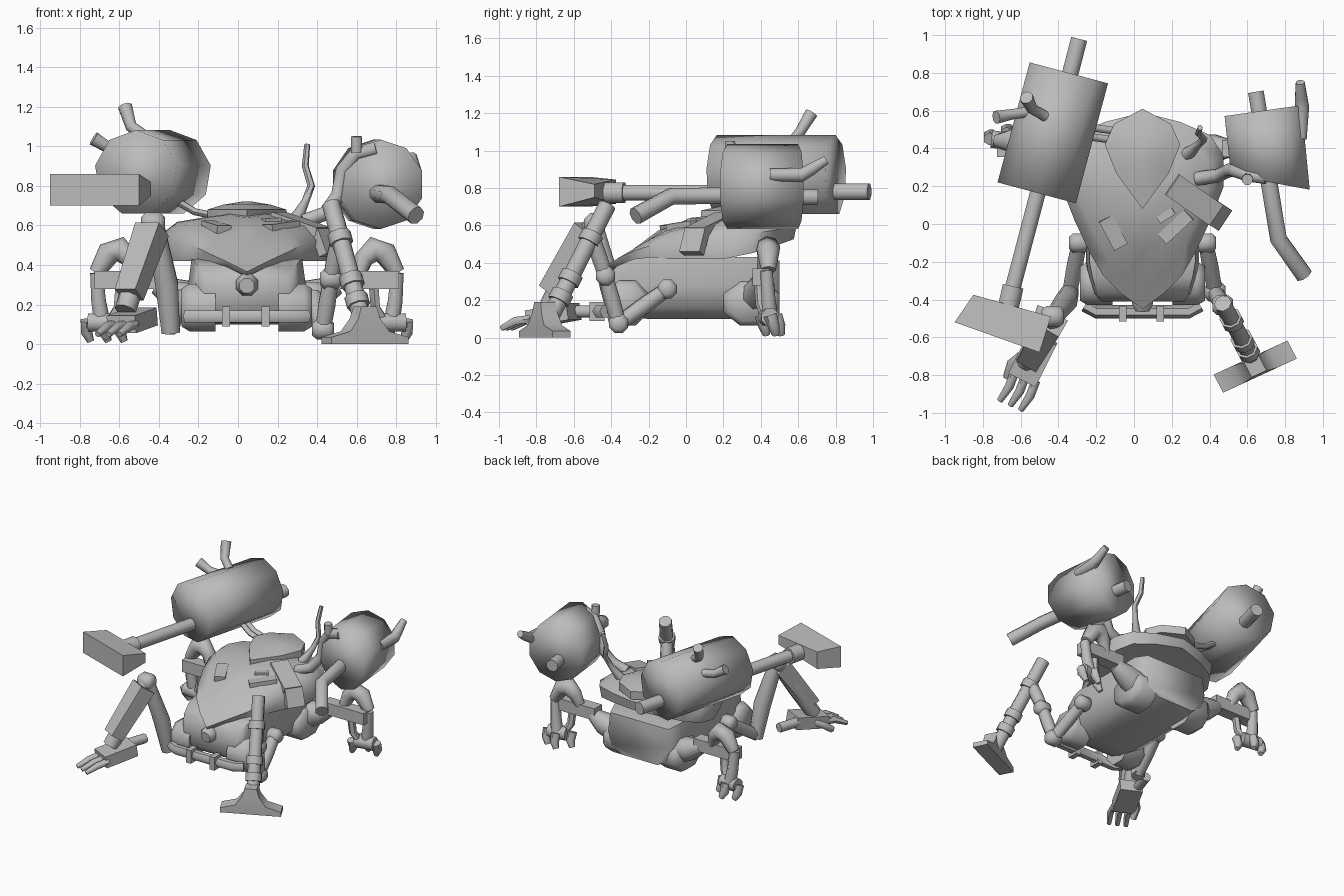
import bpy, bmesh, math
from mathutils import Vector as V

CX = 0.045  # body centre line
grey = bpy.data.materials.new("plain_grey")
grey.diffuse_color = (0.5, 0.5, 0.5, 1)


def finish(name, bm, angle=40):
    bmesh.ops.recalc_face_normals(bm, faces=bm.faces[:])
    me = bpy.data.meshes.new(name)
    bm.to_mesh(me)
    bm.free()
    me.materials.append(grey)
    ob = bpy.data.objects.new(name, me)
    bpy.context.scene.collection.objects.link(ob)
    bpy.context.view_layer.objects.active = ob
    ob.select_set(True)
    bpy.ops.object.shade_smooth_by_angle(angle=math.radians(angle))
    ob.select_set(False)
    return ob


def loft(name, rings, angle=40):
    """Skin a list of equal-length point rings and cap both ends."""
    bm = bmesh.new()
    vs = [[bm.verts.new(p) for p in r] for r in rings]
    n = len(vs[0])
    for a, b in zip(vs, vs[1:]):
        for i in range(n):
            bm.faces.new((a[i], a[(i + 1) % n], b[(i + 1) % n], b[i]))
    bm.faces.new(vs[0])
    bm.faces.new(vs[-1])
    return finish(name, bm, angle)


def ring(c, u, v, n, phase=0.5):
    return [V(c) + V(u) * math.cos(t) + V(v) * math.sin(t)
            for t in (2 * math.pi * (i + phase) / n for i in range(n))]


def tube(name, pts, r, n=8, angle=60):
    pts = [V(p) for p in pts]
    rs = r if isinstance(r, (list, tuple)) else [r] * len(pts)
    rings, u = [], None
    for i, p in enumerate(pts):
        t = (pts[min(i + 1, len(pts) - 1)] - pts[max(i - 1, 0)]).normalized()
        if u is None:
            u = V((0, 0, 1)) if abs(t.z) < 0.9 else V((1, 0, 0))
        u = (u - t * u.dot(t)).normalized()
        rings.append(ring(p, u * rs[i], t.cross(u) * rs[i], n))
    return loft(name, rings, angle)


def bar(name, a, b, w, h, taper=1):
    """Rectangular bar from a to b, w wide sideways and h deep."""
    a, b = V(a), V(b)
    t = (b - a).normalized()
    s = t.cross(V((0, 0, 1))).normalized()
    d = s.cross(t)
    rect = [s * w / 2 * i + d * h / 2 * j for i, j in ((-1, -1), (1, -1), (1, 1), (-1, 1))]
    return loft(name, [[a + q for q in rect], [b + q * taper for q in rect]], 30)


def interp(table, y):
    for (y0, z0), (y1, z1) in zip(table, table[1:]):
        if y <= y1:
            return z0 + (z1 - z0) * max(0, (y - y0) / (y1 - y0))
    return table[-1][1]


def mirror_outline(half):
    return half + [(-x, y) for x, y in reversed(half[1:-1])]


# lower hull: chamfered section swept front to back
sec = [(0.17, 0.10), (0.27, 0.16), (0.3, 0.28), (0.28, 0.43)]
sec = [(-x, z) for x, z in reversed(sec)] + sec
loft("hull", [[V((CX + x * k, y, 0.24 + (z - 0.24) * kz)) for x, z in sec]
              for y, k, kz in ((-0.41, 0.72, 0.5), (-0.37, 0.86, 0.75), (-0.28, 0.95, 0.95),
                               (-0.2, 1, 1), (0.4, 1, 1), (0.5, 0.88, 0.9))], 75)

# wheel pods, front and rear
for s in (-1, 1):
    for nm, y0, y1 in (("front_pod", -0.43, -0.2), ("rear_pod", 0.2, 0.5)):
        yc, hy = (y0 + y1) / 2, (y1 - y0) / 2
        rs = []
        for x, k in ((0.16, 1), (0.29, 1), (0.33, 0.8)):
            rs.append(ring((CX + s * x, yc, 0.185), (0, hy * k * 1.08, 0), (0, 0, 0.13 * k), 8))
        loft(nm, rs, 60)

# bumper with clips and nose lamp
tube("bumper", [(-0.26, -0.43, 0.14), (-0.2, -0.465, 0.14), (0.29, -0.465, 0.14),
                (0.35, -0.43, 0.14)], 0.036, 6)
for x in (-0.06, 0.14):
    bar("bumper_clip", (x - 0.02, -0.475, 0.14), (x + 0.02, -0.475, 0.14), 0.08, 0.1)
tube("nose_lamp", [(CX, -0.30, 0.32), (CX, -0.42, 0.3), (CX, -0.46, 0.295)],
     [0.05, 0.06, 0.04], 8)

# upper shell: domed plate with pointed front
half = [(0, -0.45), (0.11, -0.37), (0.21, -0.27), (0.28, -0.15), (0.36, 0.02),
        (0.43, 0.2), (0.43, 0.36), (0.36, 0.47), (0.2, 0.54), (0, 0.59)]
low = [(-0.45, 0.34), (-0.33, 0.42), (0.2, 0.42), (0.4, 0.46), (0.6, 0.53)]
top = [(-0.45, 0.39), (-0.38, 0.44), (-0.17, 0.575), (0.02, 0.63), (0.2, 0.65), (0.6, 0.66)]
outline = mirror_outline(half)
rings = []
for k, mode in ((0.9, 0), (0.97, 1), (1, 2), (0.82, 3), (0.5, 4), (0.2, 5)):
    r = []
    for x, y in outline:
        px, py = x * k, 0.15 + (y - 0.15) * k
        lo, hi = interp(low, y), interp(top, py)
        z = (lo, lo, lo + 0.52 * (hi - lo), hi - 0.035, hi - 0.01, hi + 0.01)[mode]
        r.append(V((CX + px, py, z)))
    rings.append(r)
loft("upper_shell", rings, 60)

# diamond cap on the shell
cap = mirror_outline([(0, 0.08), (0.14, 0.27), (0.2, 0.42), (0.15, 0.53), (0, 0.61)])
loft("shell_cap", [[V((CX + x * k, 0.38 + (y - 0.38) * k, z)) for x, y in cap]
                   for k, z in ((1, 0.62), (1, 0.68), (0.6, 0.705), (0.15, 0.72))], 45)

# raised plates and side strap on the shell
bar("left_vent", (-0.15, 0.03, 0.605), (-0.07, -0.12, 0.58), 0.08, 0.04)
bar("right_vent", (0.15, -0.08, 0.585), (0.29, 0.05, 0.605), 0.07, 0.04)
bar("small_vent", (0.13, 0.02, 0.615), (0.21, 0.07, 0.62), 0.04, 0.04)
bar("strap_top", (0.2, 0.21, 0.645), (0.43, 0.05, 0.565), 0.13, 0.05)
bar("strap_side", (0.42, 0.06, 0.575), (0.465, 0.03, 0.45), 0.13, 0.05)

# left barrel with mallet shaft
d = V((0.17, 0.635, 0)).normalized()
side = V((d.y, -d.x, 0))
loft("left_barrel", [ring(c, side * 0.218, (0, 0, 0.218), 9, 0.25)
                     for c in ((-0.515, 0.165, 0.865), (-0.345, 0.80, 0.865))], 120)
tube("mallet_shaft", [(-0.5, 0.2, 0.775), (-0.645, -0.35, 0.775)], 0.045)
tube("mallet_collar", [(-0.64, -0.33, 0.775), (-0.67, -0.46, 0.775)], 0.06)
head = ((-0.85, -0.375), (-0.44, -0.49), (-0.50, -0.68), (-0.95, -0.52))
hz = ((0.715, 0.845), (0.75, 0.82), (0.70, 0.86), (0.70, 0.86))
loft("mallet_head", [[(x, y, z[j]) for (x, y), z in zip(head, hz)] for j in (0, 1)], 30)
tube("rear_shaft", [(-0.35, 0.75, 0.78), (-0.29, 0.98, 0.78)], 0.047)
tube("upper_handle", [(-0.47, 0.57, 1.05), (-0.54, 0.61, 1.1), (-0.57, 0.67, 1.2)],
     [0.03, 0.03, 0.037])
tube("side_handle", [(-0.52, 0.6, 0.97), (-0.65, 0.58, 0.99), (-0.73, 0.565, 1.04)],
     [0.03, 0.03, 0.037])
for y in (0.46, 0.51):
    tube("barrel_mount", [(-0.32, y + 0.02, 0.73), (-0.22, y, 0.67), (-0.08, y - 0.02, 0.64)],
         0.02, 6)

# right barrel with slanted ends, bent pipe, horn and hose
loft("right_barrel", [ring((0.722, 0.22, 0.808), (0.219, -0.04, 0), (0, 0, 0.226), 10, 0.5),
                      ring((0.683, 0.6, 0.808), (0.214, 0.03, 0), (0, 0, 0.226), 10, 0.5)], 120)
tube("bent_pipe", [(0.71, 0.25, 0.76), (0.765, -0.08, 0.755), (0.9, -0.27, 0.65)], 0.048)
tube("rear_stub", [(0.67, 0.55, 0.75), (0.645, 0.7, 0.75)], 0.045)
tube("horn", [(0.88, 0.45, 0.87), (0.89, 0.62, 0.87), (0.885, 0.67, 0.9), (0.88, 0.75, 0.95)],
     [0.037, 0.04, 0.035, 0.025])
tube("hose", [(0.70, 0.245, 0.99), (0.6, 0.26, 0.965), (0.53, 0.285, 0.88), (0.505, 0.285, 0.75),
              (0.44, 0.255, 0.66), (0.33, 0.24, 0.62)], 0.037)
tube("hose_knob", [(0.6, 0.24, 0.97), (0.6, 0.235, 1.05)], 0.03)
tube("antenna", [(0.28, 0.37, 0.62), (0.31, 0.39, 0.66), (0.34, 0.42, 0.72), (0.37, 0.45, 0.8),
                 (0.34, 0.48, 0.9), (0.35, 0.51, 1.01)], [0.035, 0.03, 0.02, 0.02, 0.018, 0.015], 6)


def limb(name, pts, r, joint):
    """Segmented limb: a tube per bone and a ball-like joint at each bend."""
    for a, b in zip(pts, pts[1:]):
        a, b = V(a), V(b)
        tube(name, [a, a.lerp(b, 0.5), b], [r, r * 1.1, r])
    for p in pts[:-1]:
        p = V(p)
        tube(name + "_joint", [p - V((joint, 0, 0)), p - V((joint * 0.6, 0, 0)),
                               p + V((joint * 0.6, 0, 0)), p + V((joint, 0, 0))],
             [joint * 0.6, joint, joint, joint * 0.6])


# front hips on both sides
limb("right_hip", [(0.38, -0.1, 0.26), (0.43, -0.36, 0.075), (0.47, -0.43, 0.33),
                   (0.51, -0.5, 0.54)], 0.042, 0.055)
limb("left_hip", [(-0.29, -0.1, 0.26), (-0.34, -0.36, 0.08)], 0.042, 0.055)
tube("left_thigh", [(-0.34, -0.36, 0.06), (-0.36, -0.41, 0.3), (-0.42, -0.49, 0.6)],
     [0.05, 0.062, 0.05])

# right foreleg with collars and T-shaped foot
ft, fb = V((0.47, -0.42, 0.71)), V((0.64, -0.74, 0.08))
tube("right_foreleg", [ft, fb], 0.047)
for t in (0.28, 0.62, 0.78):
    tube("foreleg_collar", [ft.lerp(fb, t - 0.04), ft.lerp(fb, t + 0.04)], 0.06)
fc, fl, fw = V((0.642, -0.755, 0)), V((0.195, 0.09, 0)), V((-0.025, 0.048, 0))
loft("foot", [[fc + V((0, 0, z)) + fl * a * i + fw * b * j
               for i, j in ((-1, -1), (1, -1), (1, 1), (-1, 1))]
              for z, a, b in ((0, 1, 1), (0.035, 1, 1), (0.065, 0.5, 1), (0.13, 0.28, 0.9),
                              (0.19, 0.2, 0.8))], 50)

# left foreleg with hand
limb("left_foreleg", [(-0.43, -0.49, 0.61), (-0.57, -0.73, 0.17)], 0.055, 0.06)
bar("forearm_plate", (-0.435, -0.52, 0.58), (-0.55, -0.72, 0.25), 0.14, 0.12, 0.85)
tube("wrist_rod", [(-0.48, -0.44, 0.14), (-0.54, -0.62, 0.14)], 0.035)
bar("palm", (-0.48, -0.6, 0.14), (-0.59, -0.82, 0.10), 0.16, 0.09)
for i in range(3):
    o = V((0.055 * i, -0.025 * i, 0))
    tube("finger", [V((-0.63, -0.78, 0.10)) + o, V((-0.66, -0.86, 0.09)) + o,
                    V((-0.71, -0.935, 0.05)) + o], [0.024, 0.024, 0.016], 6)
tube("thumb", [(-0.6, -0.7, 0.12), (-0.65, -0.74, 0.09), (-0.67, -0.81, 0.04)], 0.025, 6)

# rear legs, mirrored about the body centre line
for s in (-1, 1):
    def m(*pts):
        return [(CX + s * x, y, z) for x, y, z in pts]
    tube("rear_hip", m((0.25, 0.38, 0.22), (0.38, 0.4, 0.26), (0.46, 0.4, 0.3)), [0.1, 0.08, 0.05])
    bar("rear_bar", *m((0.42, 0.4, 0.325), (0.77, 0.4, 0.325)), 0.09, 0.09)
    tube("rear_knee", m((0.56, 0.41, 0.34), (0.59, 0.43, 0.43), (0.64, 0.44, 0.48),
                        (0.70, 0.44, 0.46), (0.76, 0.44, 0.36)),
         [0.035, 0.05, 0.065, 0.06, 0.04])
    tube("rear_shin", m((0.76, 0.43, 0.36), (0.75, 0.44, 0.22), (0.73, 0.45, 0.1)),
         [0.035, 0.04, 0.045])
    tube("rear_strut", m((0.64, 0.39, 0.3), (0.65, 0.4, 0.18), (0.7, 0.43, 0.1)), 0.028, 6)
    tube("rear_ankle", m((0.66, 0.43, 0.11), (0.8, 0.45, 0.11)), 0.05)
    for x, y in ((0.64, 0.42), (0.72, 0.5), (0.81, 0.47)):
        tube("rear_claw", m((x, y - 0.02, 0.12), (x, y, 0.06), (x - 0.02, y + 0.01, 0.015)),
             [0.035, 0.032, 0.02], 6)
